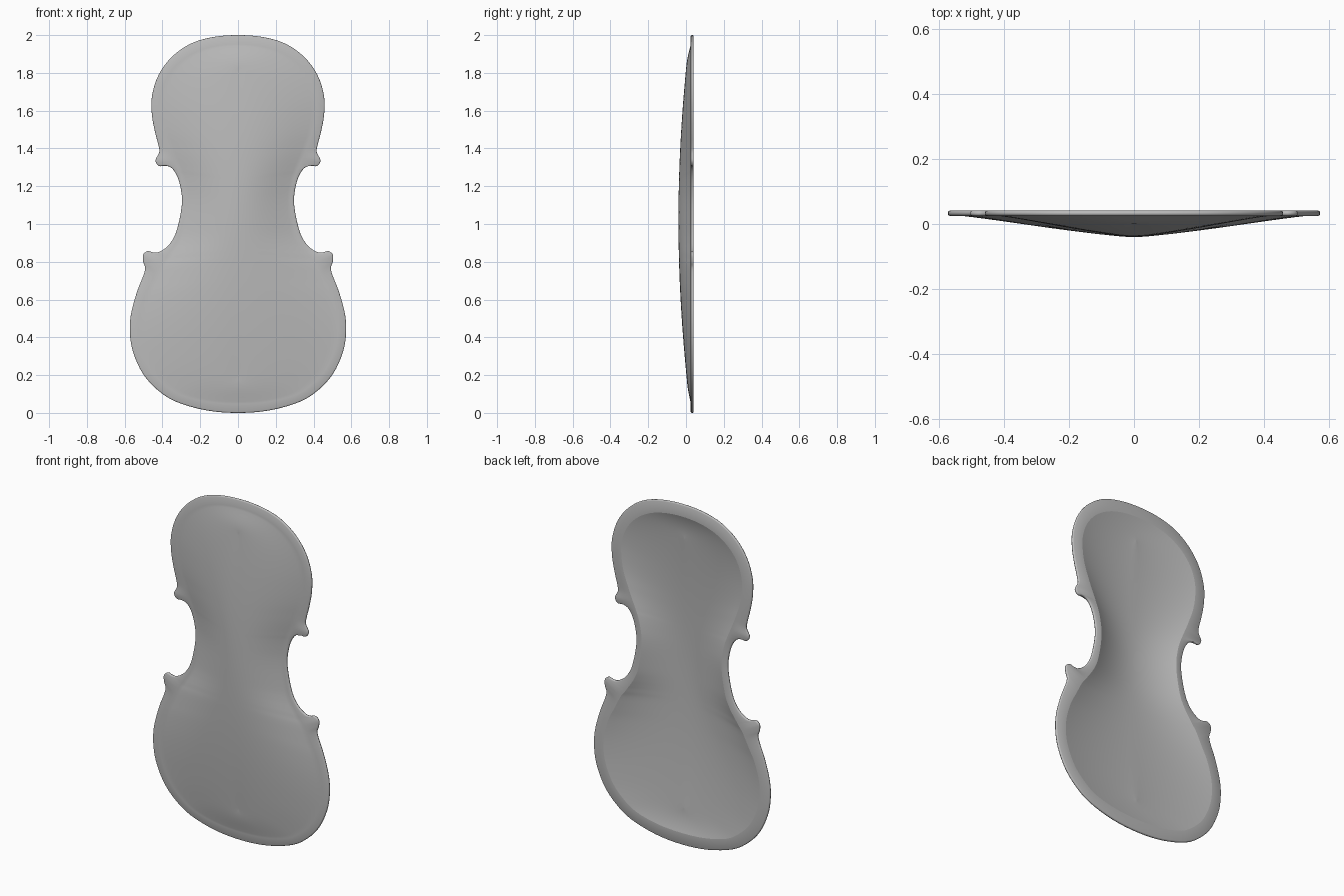
import bpy, bmesh, math
from mathutils import Vector

cube = bpy.data.objects.get("Cube")
if cube:
    bpy.data.objects.remove(cube)

# Half outline of the plate, top centre to bottom centre (x, z)
EDGE = [(0, 2), (.13, 1.99), (.25, 1.955), (.35, 1.885), (.42, 1.79), (.455, 1.68),
        (.456, 1.58), (.44, 1.49), (.422, 1.42), (.417, 1.38), (.437, 1.337),
        (.418, 1.307), (.38, 1.308), (.345, 1.29), (.315, 1.235), (.297, 1.145),
        (.303, 1.06), (.33, .95), (.37, .885), (.418, .852), (.45, .85), (.477, .857),
        (.502, .838), (.502, .8), (.492, .77), (.5, .73), (.535, .64), (.567, .52),
        (.572, .42), (.555, .32), (.505, .21), (.43, .125), (.33, .06), (.17, .014), (0, 0)]
# Border of the hollow, matched point for point with the outline
HOLLOW = [(0, 1.93), (.115, 1.92), (.215, 1.89), (.3, 1.835), (.36, 1.76), (.39, 1.67),
          (.39, 1.58), (.375, 1.5), (.35, 1.43), (.335, 1.39), (.318, 1.35),
          (.305, 1.32), (.295, 1.295), (.283, 1.265), (.27, 1.215), (.26, 1.145),
          (.264, 1.06), (.285, .95), (.31, .89), (.335, .85), (.353, .825), (.37, .8),
          (.39, .775), (.405, .75), (.42, .72), (.44, .68), (.475, .61), (.503, .51),
          (.507, .42), (.49, .335), (.445, .24), (.38, .17), (.295, .115), (.155, .08), (0, .07)]
SUBDIV = 4
STEPS = 14
FRONT, BACK = .025, .041


def smooth_loop(half):
    """Mirror a half outline and run a smooth closed curve through it."""
    pts = [Vector(p) for p in half]
    pts += [Vector((-x, z)) for x, z in half[-2:0:-1]]
    n, out = len(pts), []
    for i in range(n):
        a, b, c, d = (pts[(i + k) % n] for k in (-1, 0, 1, 2))
        for s in range(SUBDIV):
            t = s / SUBDIV
            out.append(.5 * (2 * b + (c - a) * t + (2 * a - 5 * b + 4 * c - d) * t ** 2
                             + (3 * b - a - 3 * c + d) * t ** 3))
    return out


def offset(loop, dist):
    """Move a clockwise loop outwards along its normals."""
    out = []
    for i, p in enumerate(loop):
        tan = (loop[(i + 1) % len(loop)] - loop[i - 1]).normalized()
        out.append(p + Vector((-tan.y, tan.x)) * dist)
    return out


def arch_rings(loop, base, rise, recurve):
    """Rings from the centre line out to the loop, domed towards the front."""
    rings = []
    for s in range(STEPS + 1):
        t = s / STEPS
        ring = []
        for p in loop:
            spine = Vector((0, 1 + (p.y - 1) * .85))
            q = spine.lerp(p, t)
            height = rise * (1 - (spine.y - 1.02) ** 2)
            ring.append((q.x, base - height * (1 - t * t) * (1 - recurve * t * t), q.y))
        rings.append(ring)
    return rings


def flat_ring(loop, y):
    return [(p.x, y, p.y) for p in loop]


edge, hollow = smooth_loop(EDGE), smooth_loop(HOLLOW)
inset = offset(edge, -.006)
slightly_inset = offset(edge, -.002)

# Section of the plate: domed front, rounded edge, flat rim, hollow back
rings = arch_rings(offset(hollow, .022), FRONT, .065, .4)
rings += [flat_ring(inset, FRONT), flat_ring(slightly_inset, FRONT + .002),
          flat_ring(edge, FRONT + .006), flat_ring(edge, BACK - .006),
          flat_ring(slightly_inset, BACK - .002), flat_ring(inset, BACK)]
crease = len(rings)
rings += reversed(arch_rings(hollow, BACK, .06, 0))

bm = bmesh.new()
grid = [[bm.verts.new(co) for co in ring] for ring in rings]
count = len(edge)
for r in range(len(grid) - 1):
    for i in range(count):
        j = (i + 1) % count
        bm.faces.new((grid[r][i], grid[r][j], grid[r + 1][j], grid[r + 1][i]))
# Sharp border between the flat rim and the hollow
for i in range(count):
    bm.edges.get((grid[crease][i], grid[crease][(i + 1) % count])).smooth = False
bmesh.ops.remove_doubles(bm, verts=bm.verts, dist=.0002)
bmesh.ops.recalc_face_normals(bm, faces=bm.faces)

mesh = bpy.data.meshes.new("arched_plate")
bm.to_mesh(mesh)
bm.free()
plate = bpy.data.objects.new("arched_plate", mesh)
bpy.context.collection.objects.link(plate)

# Plain grey finish
grey = bpy.data.materials.new("plain_grey")
grey.use_nodes = True
colour = (.5, .5, .5, 1)
grey.diffuse_color = colour
grey.node_tree.nodes["Principled BSDF"].inputs["Base Color"].default_value = colour
mesh.materials.append(grey)

bpy.ops.object.select_all(action='DESELECT')
plate.select_set(True)
bpy.context.view_layer.objects.active = plate
bpy.ops.object.shade_smooth_by_angle(angle=math.radians(50))
